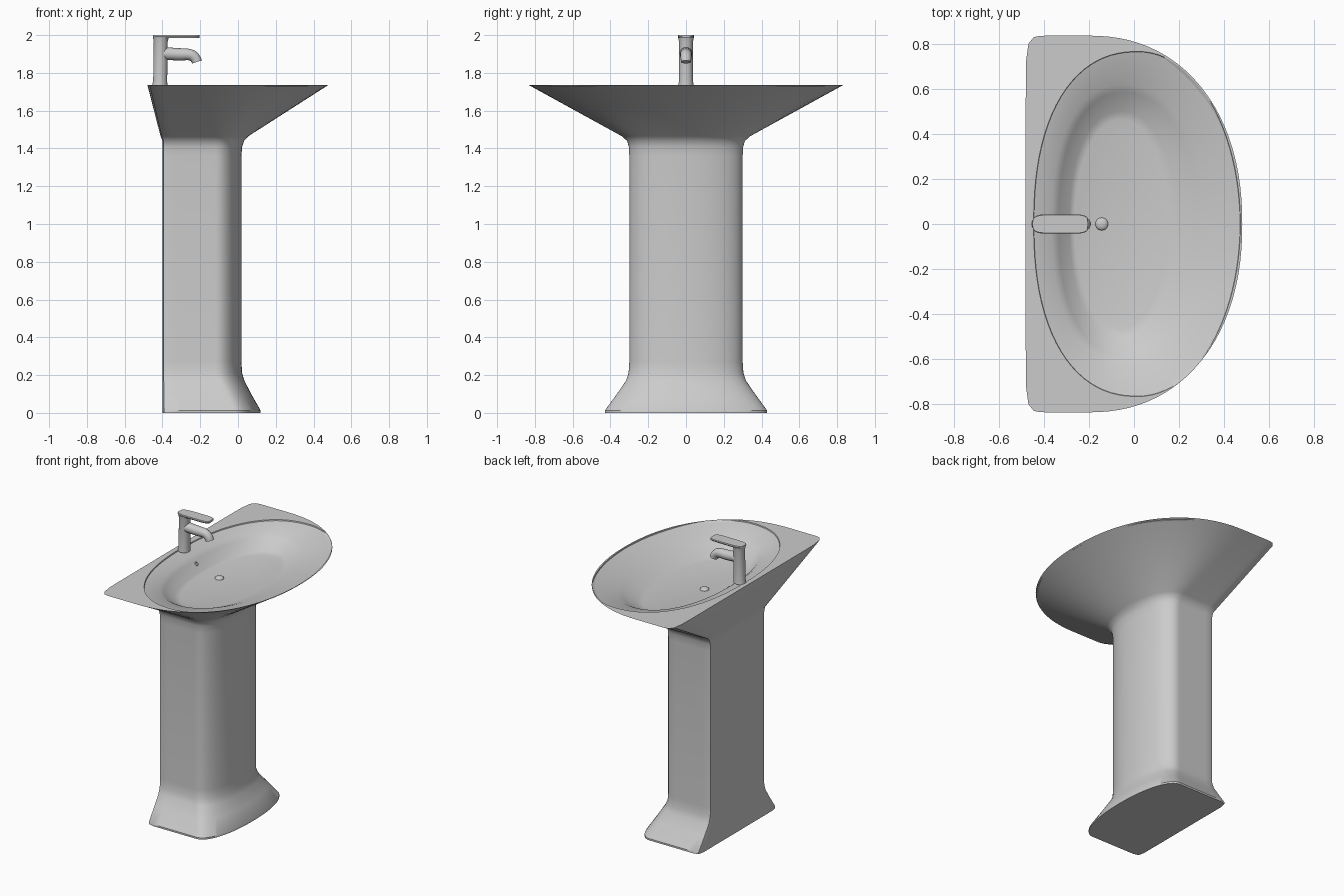
import bpy
import bmesh
from math import cos, sin, pi, radians

if "Cube" in bpy.data.objects:
    bpy.data.objects.remove(bpy.data.objects["Cube"], do_unlink=True)

# One glazed grey for the whole basin
grey = bpy.data.materials.new("ceramic_grey")
grey.use_nodes = True
GREY = (0.6, 0.6, 0.6, 1)
grey.diffuse_color = GREY
bsdf = next(n for n in grey.node_tree.nodes if n.type == "BSDF_PRINCIPLED")
bsdf.inputs["Base Color"].default_value = GREY


def smooth(obj, angle):
    bpy.ops.object.select_all(action="DESELECT")
    obj.select_set(True)
    bpy.context.view_layer.objects.active = obj
    bpy.ops.object.shade_smooth_by_angle(angle=radians(angle))


def ring(back, front, half, z, mid=None, p=2, back_p=2, z_front=None, n=96):
    """Closed outline: superelliptic front half and back half meeting at x = mid."""
    mid = (back + front) / 2 if mid is None else mid
    z_front = z if z_front is None else z_front
    pts = []
    for i in range(n):
        t = 2 * pi * i / n
        c, s = cos(t), sin(t)
        a, e = (front - mid, p) if c > 0 else (mid - back, back_p)
        r = (abs(c) ** e + abs(s) ** e) ** (-1 / e)
        x = mid + a * c * r
        pts.append((x, half * s * r, z + (z_front - z) * (x - back) / (front - back)))
    return pts


def loft(name, rings, angle=30):
    """Skin a stack of matching rings and cap both ends."""
    bm = bmesh.new()
    loops = [[bm.verts.new(p) for p in r] for r in rings]
    n = len(loops[0])
    for low, high in zip(loops, loops[1:]):
        for i in range(n):
            j = (i + 1) % n
            bm.faces.new((low[i], low[j], high[j], high[i]))
    bm.faces.new(loops[0][::-1])
    bm.faces.new(loops[-1])
    bmesh.ops.recalc_face_normals(bm, faces=bm.faces)
    mesh = bpy.data.meshes.new(name)
    bm.to_mesh(mesh)
    bm.free()
    obj = bpy.data.objects.new(name, mesh)
    bpy.context.collection.objects.link(obj)
    mesh.materials.append(grey)
    smooth(obj, angle)
    return obj


# Pedestal foot, column, flared bowl, flat deck and hollow basin in one skin
def body(front, half, z, mid=-0.12, back=-0.40, p=2.15, back_p=30):
    return ring(back, front, half, z, mid, p, back_p)


basin = [
    body(0.12, 0.43, 0, -0.02),
    body(0.12, 0.43, 0.012, -0.02),
    body(0.07, 0.366, 0.10, -0.06),
    body(0.034, 0.318, 0.17, -0.10),
    body(0.022, 0.304, 0.21),
    body(0.018, 0.30, 0.27),
    body(0.018, 0.30, 1.36),
    body(0.022, 0.303, 1.41),
    body(0.032, 0.312, 1.44),
    body(0.055, 0.34, 1.465, -0.125, -0.41),
    body(0.48, 0.835, 1.737, -0.2, -0.48, 2.2, 16),
    ring(-0.445, 0.472, 0.765, 1.737, 0.02, 2, 2.3),
    ring(-0.443, 0.470, 0.763, 1.730, 0.02, 2, 2.3),
    ring(-0.365, 0.33, 0.62, 1.708, -0.04, 2, 2.3, 1.68),
    ring(-0.335, 0.29, 0.585, 1.685, -0.04, 2, 2.3, 1.665),
    ring(-0.285, 0.19, 0.50, 1.622, -0.05, 2, 2.3),
    ring(-0.265, 0.15, 0.465, 1.612, -0.06),
]
loft("pedestal_basin", basin, 35)


# Tap column, leaning slightly forward
def round_ring(x, radius, z, n=32):
    return ring(x - radius, x + radius, radius, z, n=n)


loft("tap_column", [
    round_ring(-0.414, 0.040, 1.735),
    round_ring(-0.412, 0.037, 1.76),
    round_ring(-0.409, 0.037, 1.965),
    round_ring(-0.408, 0.042, 1.988),
])

# Flat lever on top of the column
loft("tap_lever", [
    ring(-0.448, -0.205, 0.040, 1.986, p=5, back_p=4, n=48),
    ring(-0.450, -0.203, 0.043, 1.993, p=5, back_p=4, n=48),
    ring(-0.449, -0.205, 0.041, 2.0, p=5, back_p=4, n=48),
])

# Curved spout
curve = bpy.data.curves.new("tap_spout", "CURVE")
curve.dimensions = "3D"
curve.bevel_depth = 0.034
curve.bevel_resolution = 6
curve.use_fill_caps = True
spline = curve.splines.new("BEZIER")
path = [(-0.405, 1.903, 1.0), (-0.30, 1.898, 0.95), (-0.217, 1.858, 0.8)]
spline.bezier_points.add(len(path) - 1)
for point, (x, z, size) in zip(spline.bezier_points, path):
    point.co = (x, 0, z)
    point.radius = size
    point.handle_left_type = point.handle_right_type = "FREE"
    dz = 0 if x < -0.25 else -0.045
    dx = 0.035 if dz == 0 else 0.014
    point.handle_left = (x - dx, 0, z - dz)
    point.handle_right = (x + dx, 0, z + dz)
spout = bpy.data.objects.new("tap_spout", curve)
bpy.context.collection.objects.link(spout)
curve.materials.append(grey)
bpy.ops.object.select_all(action="DESELECT")
spout.select_set(True)
bpy.context.view_layer.objects.active = spout
bpy.ops.object.convert(target="MESH")
smooth(bpy.context.view_layer.objects.active, 40)

# Domed drain plug
loft("drain_plug", [
    round_ring(-0.143, 0.028, 1.605),
    round_ring(-0.143, 0.028, 1.617),
    round_ring(-0.143, 0.022, 1.623),
    round_ring(-0.143, 0.010, 1.627),
], 50)

# Overflow ring on the steep back wall
bpy.ops.mesh.primitive_torus_add(
    major_radius=0.011, minor_radius=0.003, major_segments=24, minor_segments=8,
    location=(-0.318, 0, 1.667), rotation=(0, radians(52), 0))
overflow = bpy.context.object
overflow.name = "overflow_ring"
overflow.data.materials.append(grey)
smooth(overflow, 60)
